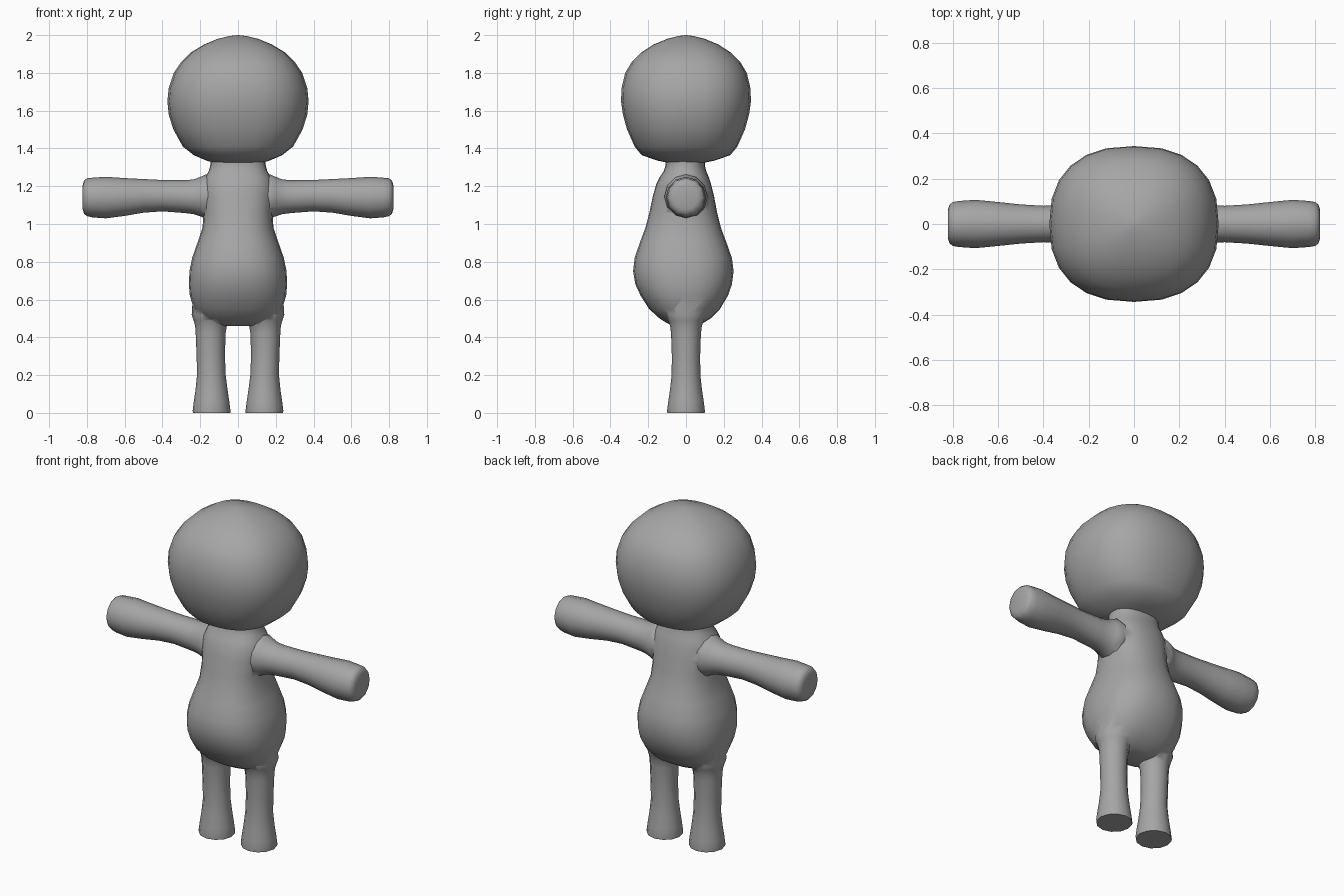
import bpy, bmesh, math

grey = bpy.data.materials.new("soft grey")
grey.diffuse_color = (0.38, 0.38, 0.38, 1)


def power(v, e):
    return math.copysign(abs(v) ** e, v)


def loft(name, rings, place, sides, n=2.0, turn=0.0):
    """Skin superellipse rings (t, centre_a, centre_b, radius_a, radius_b)."""
    bm = bmesh.new()
    loops = []
    for t, ca, cb, ra, rb in rings:
        loop = []
        for i in range(sides):
            a = 2 * math.pi * i / sides + turn
            u = ca + ra * power(math.cos(a), 2 / n)
            v = cb + rb * power(math.sin(a), 2 / n)
            loop.append(bm.verts.new(place(t, u, v)))
        loops.append(loop)
    for lo, hi in zip(loops, loops[1:]):
        for i in range(sides):
            j = (i + 1) % sides
            bm.faces.new((lo[i], lo[j], hi[j], hi[i]))
    bm.faces.new(loops[0][::-1])
    bm.faces.new(loops[-1])
    bmesh.ops.recalc_face_normals(bm, faces=bm.faces[:])
    me = bpy.data.meshes.new(name)
    bm.to_mesh(me)
    bm.free()
    me.materials.append(grey)
    ob = bpy.data.objects.new(name, me)
    bpy.context.collection.objects.link(ob)
    return ob


def upright(t, u, v):
    return (u, v, t)


# Torso: (height, half width, front y, back y)
torso_profile = [
    (0.46, 0.09, -0.06, 0.06), (0.475, 0.15, -0.10, 0.09), (0.50, 0.20, -0.14, 0.13),
    (0.55, 0.233, -0.195, 0.18), (0.62, 0.255, -0.24, 0.222), (0.68, 0.26, -0.268, 0.243),
    (0.75, 0.257, -0.28, 0.252), (0.82, 0.243, -0.272, 0.243), (0.90, 0.215, -0.245, 0.215),
    (0.98, 0.188, -0.215, 0.185), (1.06, 0.182, -0.194, 0.165), (1.15, 0.188, -0.175, 0.148),
    (1.21, 0.186, -0.158, 0.133), (1.25, 0.172, -0.138, 0.12), (1.28, 0.155, -0.118, 0.107),
    (1.31, 0.147, -0.108, 0.10), (1.37, 0.145, -0.105, 0.10)]
torso = loft("body", [(z, 0, (f + b) / 2, w, (b - f) / 2) for z, w, f, b in torso_profile],
             upright, 24, 2.35)

# Head: rounded, slightly boxy ball, (height, half width, half depth)
head_profile = [
    (1.325, 0.13, 0.10), (1.335, 0.165, 0.15), (1.365, 0.235, 0.235), (1.41, 0.292, 0.272),
    (1.50, 0.342, 0.312), (1.58, 0.367, 0.334), (1.65, 0.374, 0.344), (1.72, 0.367, 0.341),
    (1.80, 0.340, 0.322), (1.86, 0.299, 0.286), (1.91, 0.247, 0.234), (1.95, 0.180, 0.172),
    (1.98, 0.108, 0.10), (1.995, 0.045, 0.04), (2.0, 0.006, 0.006)]
head = loft("head", [(z, 0, 0, w, d) for z, w, d in head_profile], upright, 24, 2.4)
parts = [head]

# Arms and legs, mirrored by side
arm_profile = [
    (0.08, 1.145, 0.10), (0.17, 1.145, 0.118), (0.20, 1.145, 0.104), (0.235, 1.144, 0.092),
    (0.28, 1.145, 0.087), (0.40, 1.15, 0.083), (0.50, 1.149, 0.089), (0.60, 1.143, 0.10),
    (0.70, 1.14, 0.110), (0.77, 1.14, 0.105), (0.80, 1.142, 0.100), (0.815, 1.142, 0.088),
    (0.822, 1.142, 0.065)]
leg_profile = [
    (0.0, 0.14, 0.099), (0.012, 0.14, 0.100), (0.06, 0.14, 0.094), (0.12, 0.14, 0.085),
    (0.20, 0.141, 0.076), (0.30, 0.144, 0.075), (0.42, 0.145, 0.079), (0.46, 0.143, 0.084),
    (0.49, 0.14, 0.095), (0.52, 0.135, 0.11), (0.60, 0.13, 0.11)]
for side, tag in ((1, "right"), (-1, "left")):
    parts.append(loft(tag + "_arm", [(x, 0, z, r * 0.97, r) for x, z, r in arm_profile],
                      lambda t, u, v: (side * t, u, v), 12))
    parts.append(loft(tag + "_leg", [(z, x * side, 0, r, r) for z, x, r in leg_profile],
                      upright, 12))

# Fuse all parts into one continuous skin
for part in parts:
    mod = torso.modifiers.new(part.name, 'BOOLEAN')
    mod.operation = 'UNION'
    mod.solver = 'EXACT'
    mod.object = part
bpy.context.view_layer.objects.active = torso
torso.select_set(True)
for mod in list(torso.modifiers):
    bpy.ops.object.modifier_apply(modifier=mod.name)
for part in parts:
    bpy.data.objects.remove(part)
bpy.ops.object.shade_smooth_by_angle(angle=math.radians(55))
